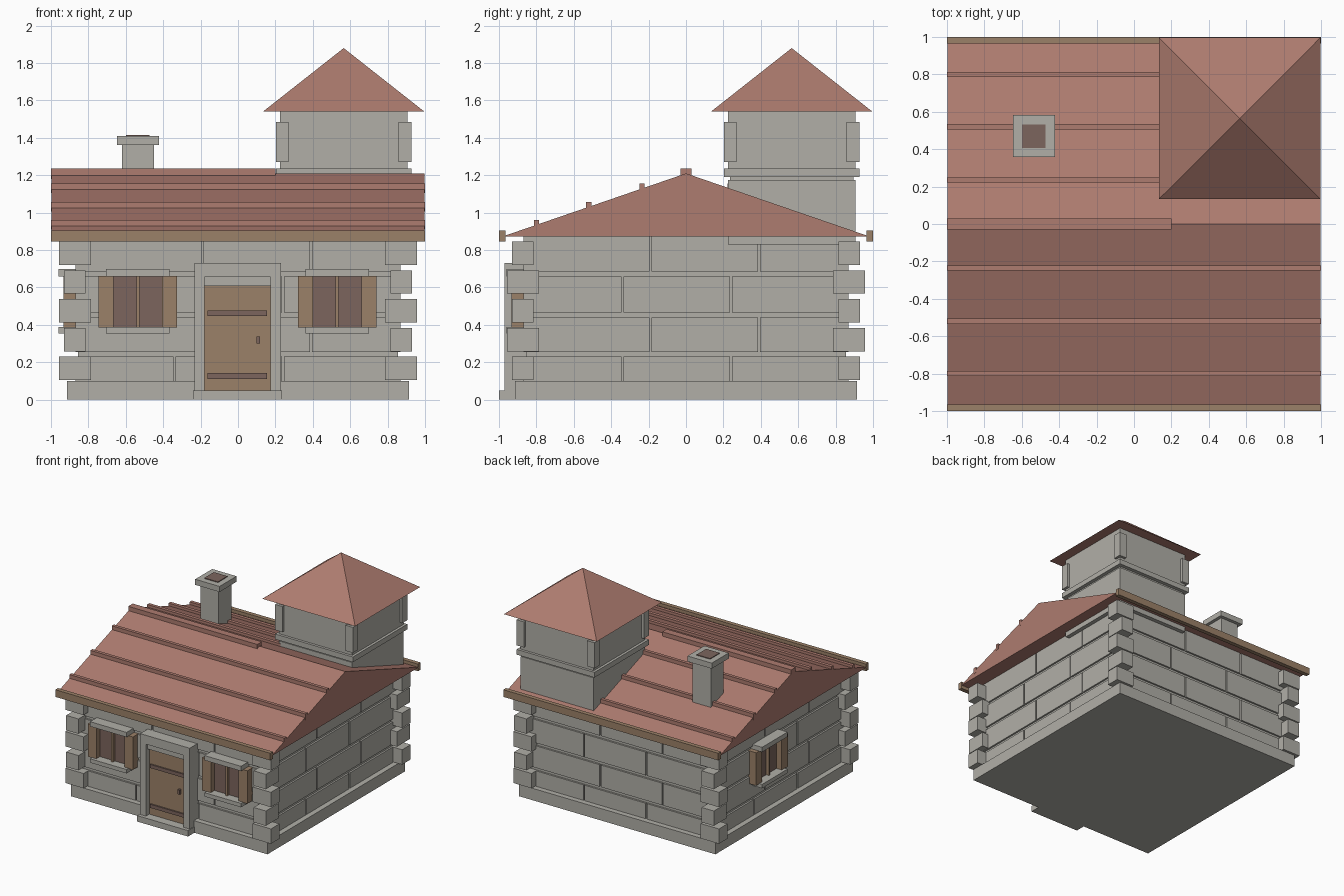
import bpy, bmesh
from mathutils import Vector, Matrix
from math import pi

if "Cube" in bpy.data.objects:
    bpy.data.objects.remove(bpy.data.objects["Cube"])


def mat(name, c):
    m = bpy.data.materials.new(name)
    m.diffuse_color = (*c, 1)
    m.use_nodes = True
    m.node_tree.nodes["Principled BSDF"].inputs["Base Color"].default_value = m.diffuse_color
    return m


STONE = mat("stone", (0.44, 0.43, 0.39))
ROOF = mat("roof_tile", (0.42, 0.20, 0.16))
WOOD = mat("wood", (0.33, 0.22, 0.14))
DARK = mat("dark_wood", (0.20, 0.13, 0.11))


def finish(name, bm, m):
    bmesh.ops.recalc_face_normals(bm, faces=bm.faces)
    me = bpy.data.meshes.new(name)
    bm.to_mesh(me)
    bm.free()
    me.materials.append(m)
    ob = bpy.data.objects.new(name, me)
    bpy.context.collection.objects.link(ob)
    return ob


def boxes(name, m, items, xf=Matrix()):
    """One object from boxes given as (x0, x1, y0, y1, z0, z1)."""
    bm = bmesh.new()
    for x0, x1, y0, y1, z0, z1 in items:
        c = Vector((x0 + x1, y0 + y1, z0 + z1)) / 2
        s = Matrix.Diagonal((x1 - x0, y1 - y0, z1 - z0, 1))
        bmesh.ops.create_cube(bm, size=1, matrix=xf @ Matrix.Translation(c) @ s)
    return finish(name, bm, m)


def centred(cx, cy, h, k, z0, z1):
    return (cx - h, cx + h, cy - k, cy + k, z0, z1)


# Plinth and wall core
boxes("plinth", STONE, [centred(0, 0, 0.915, 0.915, 0, 0.1)])
boxes("wall_core", STONE, [centred(0, 0, 0.855, 0.855, 0.05, 0.89)])

# Stone courses on each wall, staggered joints
courses = [(0.1, 0.23), (0.255, 0.44), (0.465, 0.66), (0.685, 0.89)]
joints = [[-0.87, -0.34, 0.24, 0.87], [-0.87, -0.19, 0.39, 0.87]]
for name, turn in (("front", 0), ("right", 1), ("back", 2), ("left", 3)):
    blocks = []
    for i, (z0, z1) in enumerate(courses):
        js = joints[i % 2]
        for a, b in zip(js, js[1:]):
            blocks.append((a + (0.006 if a > -0.8 else 0), b - (0.006 if b < 0.8 else 0),
                           -0.87, -0.84, z0, z1))
    boxes(name + "_wall_blocks", STONE, blocks, Matrix.Rotation(turn * pi / 2, 4, 'Z'))

# Alternating corner quoins
quoins = []
for sx in (-1, 1):
    for sy in (-1, 1):
        for i in range(5):
            h, k = (0.085, 0.057) if i % 2 == 0 else (0.057, 0.085)
            z = 0.105 + i * 0.154
            quoins.append(centred(sx * 0.872, sy * 0.872, h, k, z, z + 0.125))
boxes("corner_quoins", STONE, quoins)

# Gable roof prism
bm = bmesh.new()
ends = [[bm.verts.new((x, y, z)) for y, z in ((-0.98, 0.873), (0.98, 0.873), (0, 1.21))]
        for x in (-0.998, 0.998)]
for e in ends:
    bm.faces.new(e)
for i in range(3):
    j = (i + 1) % 3
    bm.faces.new((ends[0][i], ends[0][j], ends[1][j], ends[1][i]))
finish("gable_roof", bm, ROOF)

# Roof battens, ridge cap and eave boards
battens = []
for y in (0.235, 0.52, 0.8):
    z = 1.21 - 0.344 * y
    battens.append((-1, 1, -y - 0.014, -y + 0.014, z - 0.025, z + 0.027))
    battens.append((-1, 0.24, y - 0.014, y + 0.014, z - 0.025, z + 0.027))
boxes("roof_battens", ROOF, battens)
boxes("ridge_cap", ROOF, [(-1, 0.2, -0.03, 0.03, 1.18, 1.236)])
boxes("eave_boards", WOOD, [(-1, 1, s * 0.982 - 0.018, s * 0.982 + 0.018, 0.845, 0.905)
                            for s in (-1, 1)])

# Corner tower
T = 0.565
boxes("tower_body", STONE, [centred(T, T, 0.34, 0.34, 0.83, 1.175),
                            centred(T, T, 0.33, 0.33, 1.17, 1.2),
                            centred(T, T, 0.34, 0.34, 1.2, 1.545)])
boxes("tower_band", STONE, [centred(T, T, 0.362, 0.362, 1.192, 1.236)])
boxes("tower_corner_blocks", STONE,
      [centred(T + a * 0.328, T + b * 0.328, 0.034, 0.034, 1.27, 1.485)
       for a in (-1, 1) for b in (-1, 1)])
bm = bmesh.new()
base = [bm.verts.new((T + 0.432 * a, T + 0.432 * b, 1.54))
        for a, b in ((-1, -1), (1, -1), (1, 1), (-1, 1))]
tip = bm.verts.new((T, T, 1.88))
bm.faces.new(base)
for i in range(4):
    bm.faces.new((base[i], base[(i + 1) % 4], tip))
finish("tower_roof", bm, ROOF)

# Chimney
cx, cy = -0.535, 0.47
boxes("chimney_stack", STONE, [centred(cx, cy, 0.085, 0.085, 0.95, 1.37)])
boxes("chimney_cap", STONE, [centred(cx, cy, 0.113, 0.113, 1.363, 1.41)])
boxes("chimney_flue", DARK, [centred(cx, cy, 0.063, 0.063, 1.38, 1.416)])

# Door, surround and step
boxes("door_step", STONE, [(-0.24, 0.235, -1, -0.88, 0, 0.05)])
boxes("door_frame", STONE, [(-0.232, -0.178, -0.97, -0.85, 0.05, 0.73),
                            (0.174, 0.23, -0.97, -0.85, 0.05, 0.73),
                            (-0.178, 0.174, -0.97, -0.85, 0.655, 0.73)])
boxes("door_lintel", STONE, [(-0.178, 0.174, -0.95, -0.85, 0.608, 0.655)])
boxes("door", WOOD, [(-0.178, 0.174, -0.925, -0.86, 0.05, 0.608)])
boxes("door_straps", DARK, [(-0.163, 0.155, -0.937, -0.91, z, z + 0.03) for z in (0.112, 0.447)])
boxes("door_handle", DARK, [(0.1, 0.118, -0.945, -0.91, 0.3, 0.338)])


# Windows with lintel, sill, shutters, pane and mullion
def window(name, xf):
    boxes(name + "_lintel_and_sill", STONE, [(-0.17, 0.17, -0.96, -0.85, 0.66, 0.7),
                                            (-0.17, 0.17, -0.96, -0.85, 0.355, 0.388)], xf)
    boxes(name + "_shutters", WOOD, [(-0.21, -0.13, -0.933, -0.86, 0.385, 0.662),
                                     (0.13, 0.21, -0.933, -0.86, 0.385, 0.662),
                                     (-0.008, 0.008, -0.91, -0.86, 0.385, 0.662)], xf)
    boxes(name + "_pane", DARK, [(-0.13, 0.13, -0.885, -0.85, 0.385, 0.662)], xf)


window("front_left_window", Matrix.Translation((-0.535, 0, 0)))
window("front_right_window", Matrix.Translation((0.53, 0, 0)))
window("side_window", Matrix.Translation((0, 0.19, 0)) @ Matrix.Rotation(-pi / 2, 4, 'Z'))
